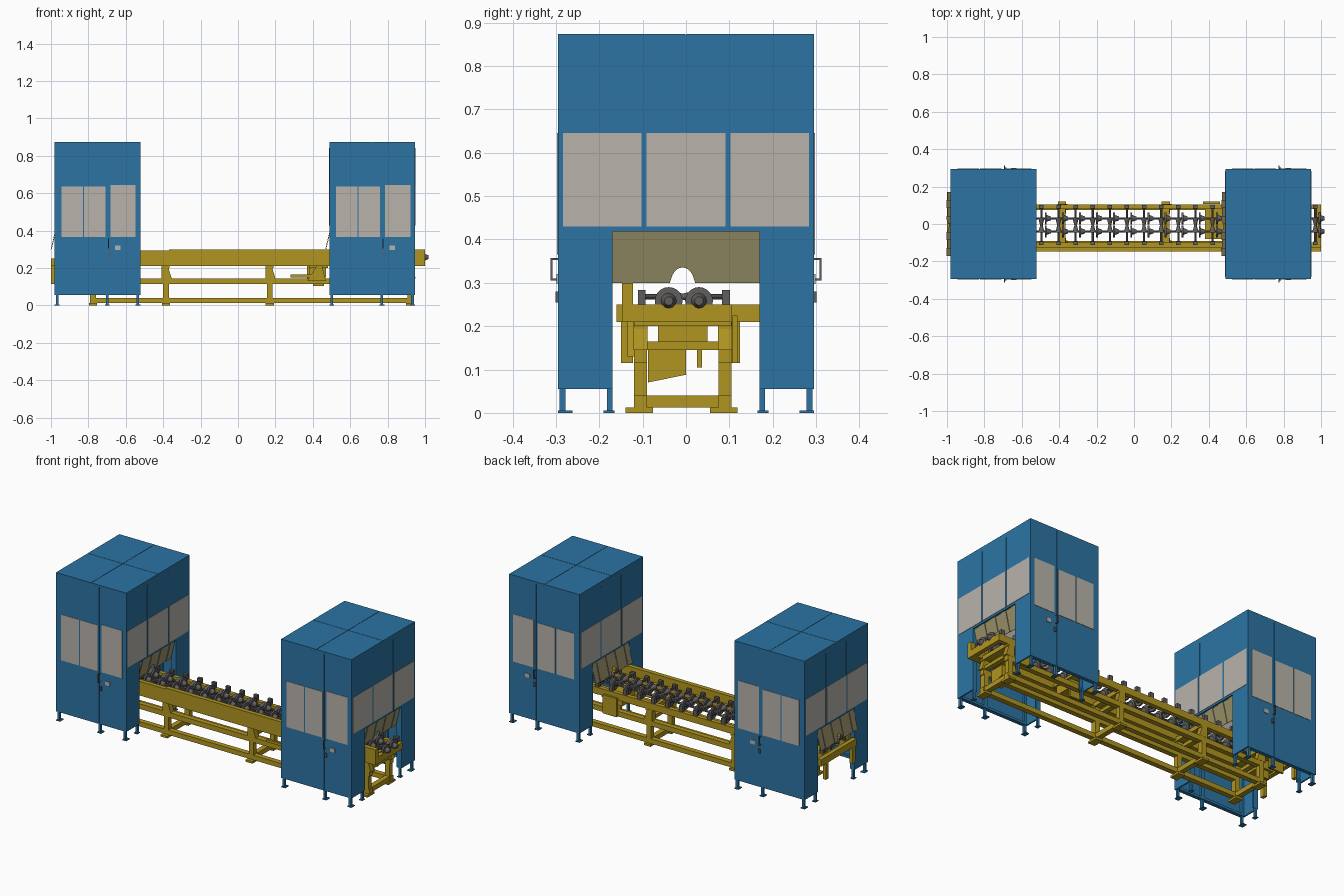
import bpy, bmesh, math
from mathutils import Matrix, Vector

if "Cube" in bpy.data.objects:
    bpy.data.objects.remove(bpy.data.objects["Cube"])


def material(name, *rgb):
    m = bpy.data.materials.new(name)
    m.use_nodes = True
    colour = (*rgb, 1)
    m.diffuse_color = colour
    m.node_tree.nodes["Principled BSDF"].inputs["Base Color"].default_value = colour
    return m


BLUE = material("cabin blue", .025, .175, .37)
PANE = material("pane grey", .485, .456, .407)
YELLOW = material("frame yellow", .434, .3, .014)
KHAKI = material("curtain khaki", .33, .295, .145)
STEEL = material("dark steel", .12, .11, .11)


def finish(bm, name, mat, smooth=False):
    bmesh.ops.recalc_face_normals(bm, faces=bm.faces)
    me = bpy.data.meshes.new(name)
    bm.to_mesh(me)
    bm.free()
    me.materials.append(mat)
    if smooth:
        for p in me.polygons:
            p.use_smooth = True
        me.set_sharp_from_angle(angle=math.radians(35))
    ob = bpy.data.objects.new(name, me)
    bpy.context.collection.objects.link(ob)
    return ob


def boxes(name, mat, spans):
    """One object from boxes, each given as (x, x, y, y, z, z)."""
    bm = bmesh.new()
    for s in spans:
        lo, hi = Vector(s[::2]), Vector(s[1::2])
        size = hi - lo
        bmesh.ops.create_cube(bm, size=1, matrix=Matrix.Translation((lo + hi) / 2)
                              @ Matrix.Diagonal((*[abs(v) for v in size], 1)))
    return finish(bm, name, mat)


def add_prism(bm, points, offset):
    face = bm.faces.new([bm.verts.new(p) for p in points])
    new = bmesh.ops.extrude_face_region(bm, geom=[face])["geom"]
    bmesh.ops.translate(bm, vec=offset, verts=[v for v in new if isinstance(v, bmesh.types.BMVert)])


def add_cone(bm, start, end, r1, r2, sides=16):
    a, b = Vector(start), Vector(end)
    turn = (b - a).to_track_quat('Z', 'Y').to_matrix().to_4x4()
    bmesh.ops.create_cone(bm, cap_ends=True, segments=sides, radius1=r1, radius2=r2,
                          depth=(b - a).length, matrix=Matrix.Translation((a + b) / 2) @ turn)


# Cabin dimensions
WIDE, HALF, TOP, LOW = .458, .295, .873, .055
GATE, LINTEL, T = .17, .418, .008
SEAM = .281


def strip_bottom(y):
    """Lower edge of the curtain with a round cut-out in the middle."""
    d = abs(y + .008)
    return .3 + math.sqrt(max(0, .027 ** 2 - d * d)) * 1.3


def curtain(name, x):
    bm = bmesh.new()
    count, steps = 8, 8
    width = 2 * GATE / count
    for i in range(count):
        left = -GATE + i * width
        ys = [left + width * k / steps for k in range(steps + 1)]
        rim = [(y, strip_bottom(y)) for y in ys] + [(ys[-1], LINTEL), (ys[0], LINTEL)]
        shift = .003 * (i % 2)
        add_prism(bm, [(x + shift - .24 * (LINTEL - z), y, z) for y, z in rim], (.002, 0, 0))
    finish(bm, name, KHAKI)


def cabin(side, x0):
    x1 = x0 + WIDE
    seam = x0 + SEAM
    mid = (x0 + x1) / 2
    g = .001
    # Roof: a slab with four panels on top
    roof = [(x0, x1, -HALF, HALF, TOP - .012, TOP - .002)]
    for a, b in ((x0, mid - g), (mid + g, x1)):
        roof += [(a, b, -HALF, -g, TOP - .004, TOP), (a, b, g, HALF, TOP - .004, TOP)]
    boxes(side + "_cabin_roof", BLUE, roof)

    # Long walls with a fixed panel and a door
    walls, panes, legs, metal = [], [], [], []
    for s in (-1, 1):
        out, inner = s * HALF, s * (HALF - T)
        walls += [(x0, seam - g, inner, out, LOW, TOP - .003),
                  (seam + g, x1, inner, out, LOW, TOP - .003),
                  (seam - .012, seam + .012, inner - s * .012, inner, LOW, TOP - .01)]
        for a, b, top in ((.035, .15, .635), (.157, .272, .635), (.297, .433, .645)):
            panes.append((x0 + a, x0 + b, inner - s * .002, out + s * .002, .365, top))
        # Lock plate, latch and door handle
        panes.append((x0 + .322, x0 + .352, out, out + s * .004, .297, .32))
        hx, bar = x0 + .287, out + s * .017
        metal += [(hx - .003, hx + .003, bar - s * .004, bar, .305, .357),
                  (hx - .003, hx + .003, out, bar, .305, .31),
                  (hx - .003, hx + .003, out, bar, .352, .357),
                  (hx, hx + .012, out, out + s * .006, .255, .28)]
        # Legs with foot plates
        for lx in (x0 + .006, seam - .007, x1 - .02):
            legs += [(lx, lx + .014, s * .278, s * .292, 0, LOW + .02),
                     (lx - .006, lx + .02, s * .262, s * .295, 0, .005)]
        for lx in (x0 + .006, x1 - .02):
            legs += [(lx, lx + .014, s * GATE, s * (GATE + .012), 0, LOW + .02),
                     (lx - .004, lx + .018, s * (GATE - .005), s * (GATE + .02), 0, .005)]
        # Frame tubes along the bottom and corner posts
        walls.append((x0, x1, inner - s * .014, inner, LOW, LOW + .014))
        for cx in (x0 + T, x1 - T - .014):
            walls.append((cx, cx + .014, inner - s * .014, inner, LOW, TOP - .01))

    # End walls with the gate opening
    for out, d in ((x0, 1), (x1, -1)):
        inner = out + d * T
        walls.append((out, inner, -HALF, HALF, LINTEL, TOP - .003))
        for s in (-1, 1):
            walls += [(out, inner, s * GATE, s * HALF, LOW, LINTEL),
                      (out - d * .002, out, s * .092, s * .1, LINTEL + .01, TOP - .03),
                      (out, out + d * .03, s * GATE, s * (GATE + .008), LOW, LINTEL)]
            panes.append((out - d * .002, inner + d * .002, s * .103, s * .284, .43, .645))
        panes.append((out - d * .002, inner + d * .002, -.091, .091, .43, .645))
    boxes(side + "_cabin_walls", BLUE, walls)
    boxes(side + "_cabin_panes", PANE, panes)
    boxes(side + "_cabin_legs", BLUE, legs)
    boxes(side + "_door_handles", STEEL, metal)
    curtain(side + "_outer_curtain", x0 + .007)
    curtain(side + "_inner_curtain", x1 - .012)


cabin("right", -.98)
cabin("left", .488)

# Conveyor base: long rails, posts, cross bars and feet
START, END = -.79, .94
FRONT, BACK = (-.12, -.09), (.075, .105)
STATIONS = (-.775, -.385, .17, .92)
base, gussets = [], bmesh.new()
for a, b in (FRONT, BACK):
    base += [(START, END, a, b, .012, .04), (START, END, a, b, .115, .145)]
for x in STATIONS:
    base += [(x - .015, x + .015, -.12, .105, .012, .04),
             (x - .015, x + .015, -.12, .105, .145, .165)]
    for a, b in (FRONT, BACK):
        base += [(x - .015, x + .015, a, b, .03, .2),
                 (x - .022, x + .022, a - .02, b + .014, 0, .012)]
        trapezoid = ((-.024, .145), (.03, .145), (.01, .21), (-.024, .21))
        add_prism(gussets, [(x + u, a - .001, z) for u, z in trapezoid], (0, b - a + .002, 0))
boxes("conveyor_base", YELLOW, base)
finish(gussets, "conveyor_gussets", YELLOW)

# Conveyor bed: deep front beam, back rail and cross heads
bed = [(-.37, 1, -.148, -.122, .21, .3), (-.97, -.37, -.148, -.122, .21, .293),
       (-.97, 1, -.122, -.098, .21, .25), (-.97, 1, .08, .105, .21, .25),
       (.975, 1, -.148, .105, .21, .25), (-1, -.975, -.16, .17, .21, .25),
       (-1, -.98, -.15, -.122, .115, .25), (-1, -.98, .1, .125, .115, .22)]
for x in STATIONS:
    bed.append((x - .02, x + .02, -.12, .105, .2, .225))
boxes("conveyor_bed", YELLOW, bed)

# Drive units hung below the bed
drives = []
for x in (.43, .86, -.85):
    drives += [(x - .05, x + .04, -.065, .05, .15, .2), (x - .03, x + .03, .025, .037, .105, .16),
               (x - .06, x + .03, .107, .119, .115, .225), (x - .05, x + .05, -.08, .1, .2, .215)]
drives.append((.28, .42, -.135, -.122, .15, .165))
boxes("drive_units", YELLOW, drives)
bm = bmesh.new()
wedge = ((-.088, .07), (0, .088), (0, .15), (-.088, .15))
add_prism(bm, [(.82, y, z) for y, z in wedge], (.07, 0, 0))
brace = ((.37, .13), (.47, .13), (.45, .21), (.42, .21))
add_prism(bm, [(x, -.135, z) for x, z in brace], (0, .02, 0))
finish(bm, "drive_brackets", YELLOW)

# Rollers: cross shafts with waisted rollers, discs on two long shafts
rollers, bearings = bmesh.new(), []
AXIS, PITCH = .268, .0915
LANES = (-.04, .03)
for i in range(-5, 17):
    x = -.495 + i * PITCH
    add_cone(rollers, (x, -.105, AXIS), (x, .098, AXIS), .006, .006, 10)
    for y, wide in ((-.045, -.008), (.035, -.008)):
        add_cone(rollers, (x, y, AXIS), (x, wide, AXIS), .017, .007)
    for y in LANES:
        add_cone(rollers, (x + .018, y, .258), (x + .028, y, .258), .032, .032, 20)
        add_cone(rollers, (x + .028, y, .258), (x + .05, y, .258), .018, .01, 12)
    for y in (-.102, .092):
        bearings.append((x - .012, x + .012, y - .009, y + .009, .25, .283))
for y in LANES:
    add_cone(rollers, (-.97, y, .258), (.98, y, .258), .006, .006, 10)
finish(rollers, "rollers", STEEL, smooth=True)
boxes("roller_bearings", STEEL, bearings)
